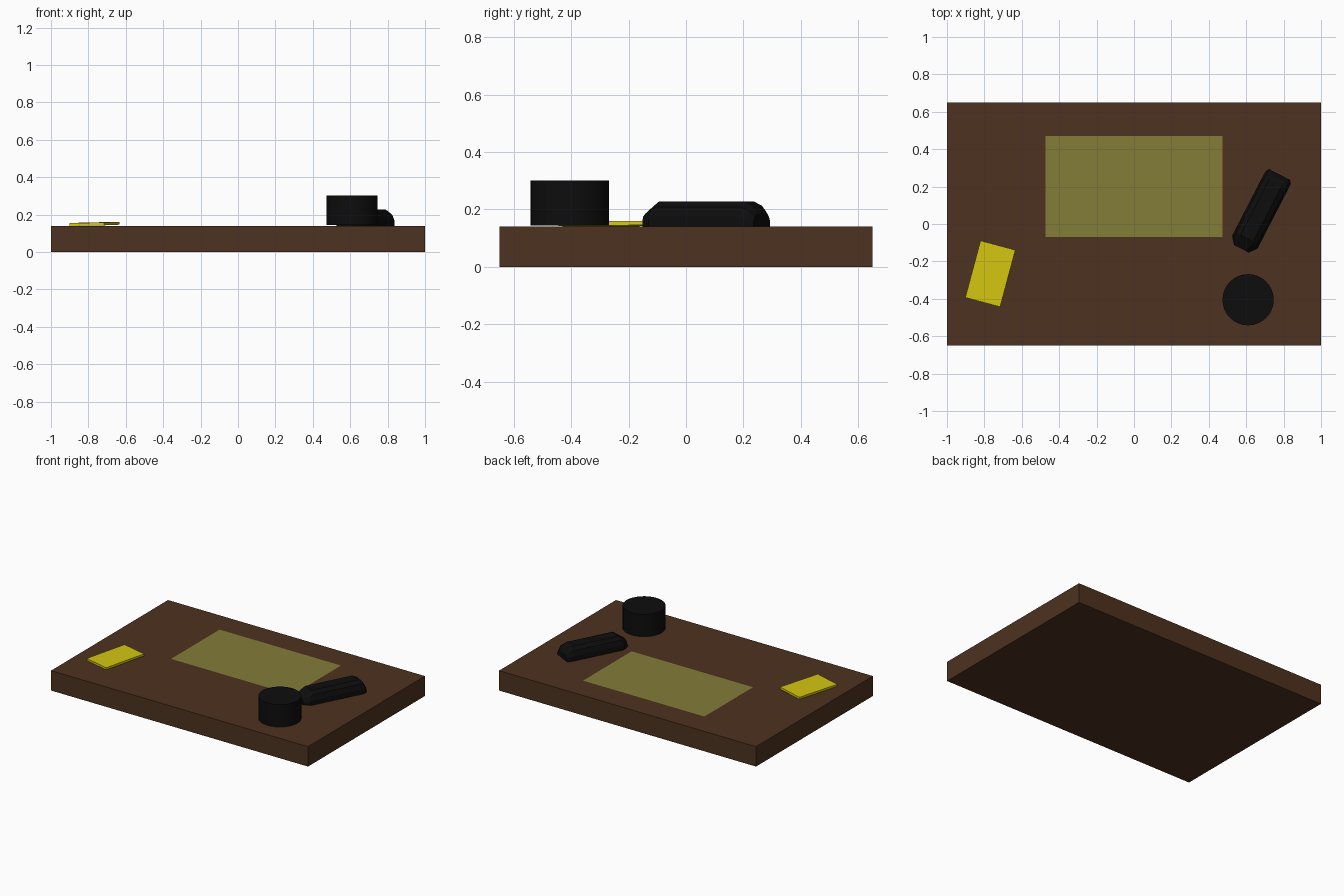
import bpy, bmesh, math
from mathutils import Matrix, Vector

if "Cube" in bpy.data.objects:
    bpy.data.objects.remove(bpy.data.objects["Cube"])


def material(name, rgb):
    m = bpy.data.materials.new(name)
    m.diffuse_color = (*rgb, 1)
    m.use_nodes = True
    m.node_tree.nodes["Principled BSDF"].inputs["Base Color"].default_value = m.diffuse_color
    return m


brown = material("brown", (0.075, 0.032, 0.014))
olive = material("olive", (0.23, 0.20, 0.04))
yellow = material("yellow", (0.66, 0.57, 0.005))
black = material("black", (0.004, 0.004, 0.004))


def add_object(name, bm, mat):
    bmesh.ops.recalc_face_normals(bm, faces=bm.faces)
    me = bpy.data.meshes.new(name)
    bm.to_mesh(me)
    bm.free()
    me.materials.append(mat)
    ob = bpy.data.objects.new(name, me)
    bpy.context.collection.objects.link(ob)
    return ob


def box(name, center, size, mat, rot=(0, 0, 0)):
    bm = bmesh.new()
    bmesh.ops.create_cube(bm, size=1, matrix=Matrix.Diagonal((*size, 1)))
    ob = add_object(name, bm, mat)
    ob.location, ob.rotation_euler = center, rot
    return ob


TOP = 0.14

# Board
box("board", (0, 0, TOP / 2), (2, 1.3, TOP), brown)

# Flat mat lying on the board
bm = bmesh.new()
bmesh.ops.create_grid(bm, x_segments=1, y_segments=1, size=0.5,
                      matrix=Matrix.Diagonal((0.945, 0.54, 1, 1)))
add_object("mat", bm, olive).location = (0, 0.2, TOP + 0.002)

# Note pad, turned and very slightly tilted
box("note_pad", (-0.768, -0.266, TOP + 0.01), (0.193, 0.315, 0.015), yellow,
    (math.radians(0.6), math.radians(-1), math.radians(-15)))

# Round pot
bm = bmesh.new()
bmesh.ops.create_cone(bm, cap_ends=True, segments=32, radius1=0.137,
                      radius2=0.137, depth=0.157)
pot = add_object("pot", bm, black)
pot.location = (0.61, -0.405, 0.2225)
bpy.context.view_layer.objects.active = pot
pot.select_set(True)
bpy.ops.object.shade_smooth_by_angle(angle=math.radians(30))

# Chamfered desk tool: lofted rings of (position, half width, height)
rings = [(-0.222, 0.043, 0.045), (-0.18, 0.076, 0.072), (-0.16, 0.076, 0.087),
         (0.175, 0.076, 0.087), (0.205, 0.074, 0.073), (0.224, 0.063, 0.045)]
section = [(-1, 0), (-1, 0.4), (-0.85, 0.78), (-0.5, 1),
           (0.5, 1), (0.85, 0.78), (1, 0.4), (1, 0)]
bm = bmesh.new()
loops = [[bm.verts.new((s, w * a, h * b)) for a, b in section] for s, w, h in rings]
n = len(section)
for r0, r1 in zip(loops, loops[1:]):
    for i in range(n):
        j = (i + 1) % n
        bm.faces.new((r0[i], r0[j], r1[j], r1[i]))
bm.faces.new(loops[0])
bm.faces.new(loops[-1])
tool = add_object("desk_tool", bm, black)
tool.location = Vector((0.676, 0.065, TOP))
tool.rotation_euler.z = math.radians(62.7)
